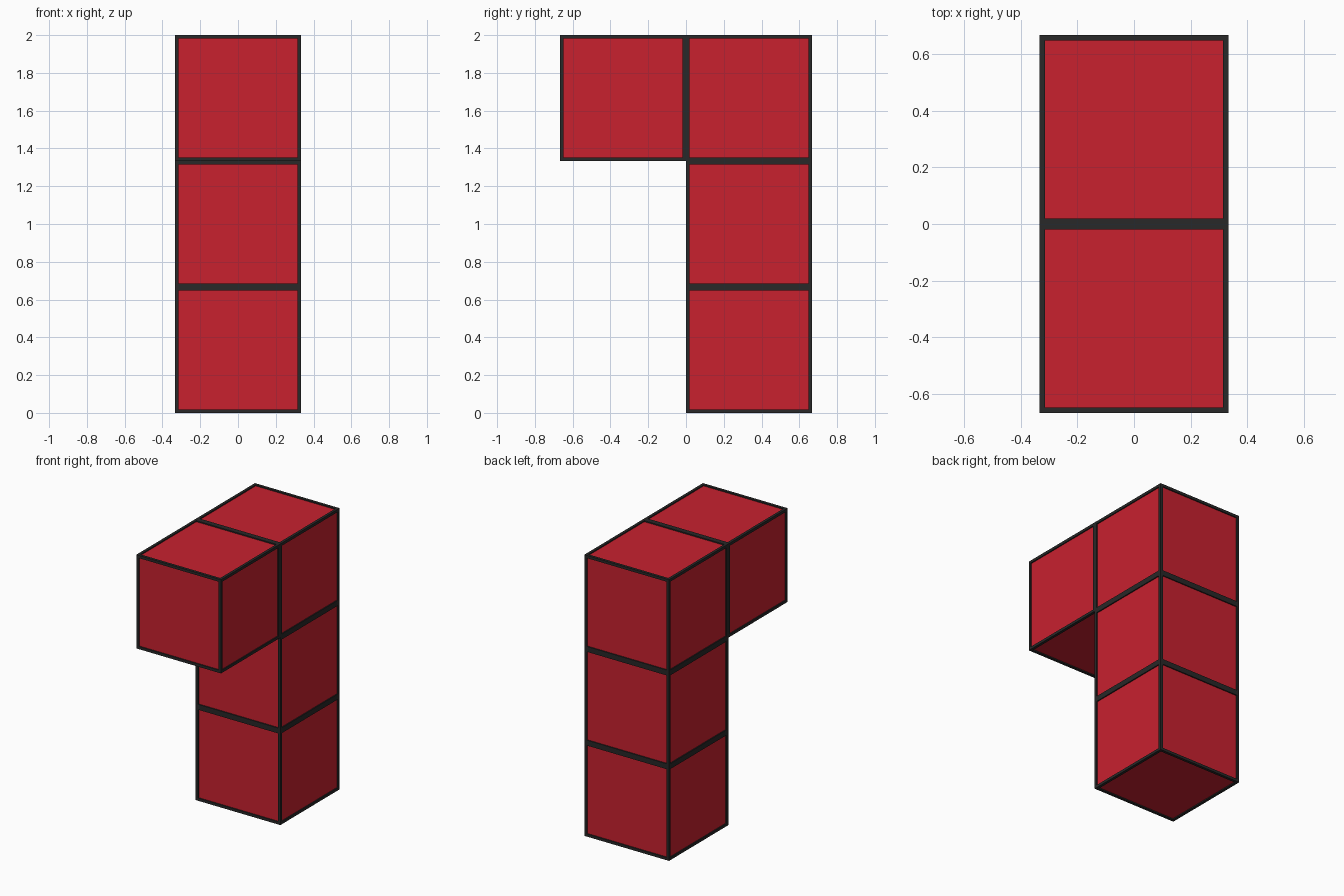
import bpy, bmesh
from mathutils import Matrix

if "Cube" in bpy.data.objects:
    bpy.data.objects.remove(bpy.data.objects["Cube"])

S = 2 / 3          # cube edge length
BORDER = 0.027     # width of the dark frame around each panel
DEPTH = 0.008      # how far the red panels are recessed


def material(name, color):
    m = bpy.data.materials.new(name)
    m.diffuse_color = color
    m.use_nodes = True
    m.node_tree.nodes["Principled BSDF"].inputs["Base Color"].default_value = m.diffuse_color
    return m


frame_mat = material("dark_frame", (0.021, 0.021, 0.021, 1))
panel_mat = material("red_panel", (0.58, 0.015, 0.028, 1))


def block(name, y, z):
    """Dark cube with a recessed red panel on each face."""
    bm = bmesh.new()
    bmesh.ops.create_cube(bm, size=S, matrix=Matrix.Translation((0, y, z)))
    panels = list(bm.faces)
    bmesh.ops.inset_individual(bm, faces=panels, thickness=BORDER)
    # straight recess walls stay in the frame colour
    bmesh.ops.inset_individual(bm, faces=panels, thickness=0, depth=-DEPTH)
    for f in panels:
        f.material_index = 1
    me = bpy.data.meshes.new(name)
    bm.to_mesh(me)
    bm.free()
    me.materials.append(frame_mat)
    me.materials.append(panel_mat)
    ob = bpy.data.objects.new(name, me)
    bpy.context.collection.objects.link(ob)


# column of three blocks at the back
for i, name in enumerate(("bottom_block", "middle_block", "top_block")):
    block(name, S / 2, S * (i + 0.5))

# block overhanging the front at the top
block("overhang_block", -S / 2, S * 2.5)
